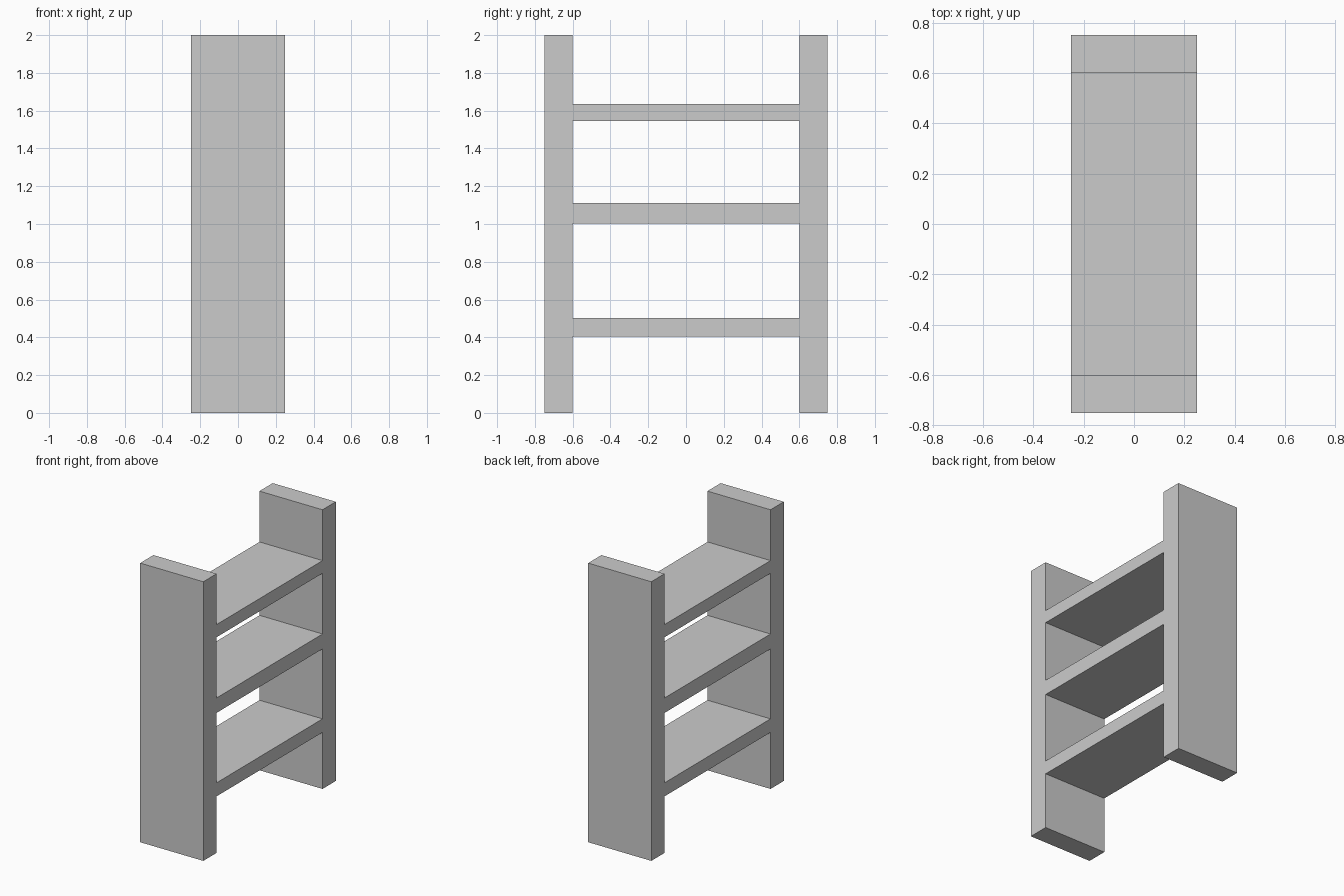
import bpy

if "Cube" in bpy.data.objects:
    bpy.data.objects.remove(bpy.data.objects["Cube"])


def box(name, x, y, z):
    """Box from (min, max) ranges on each axis."""
    bpy.ops.mesh.primitive_cube_add(size=1, location=[(a + b) / 2 for a, b in (x, y, z)])
    obj = bpy.context.object
    obj.name = name
    obj.scale = [b - a for a, b in (x, y, z)]
    bpy.ops.object.transform_apply(location=False, rotation=False, scale=True)
    return obj


DEPTH = (-0.25, 0.25)
INNER, OUTER = 0.60, 0.75

# Upright side panels
box("front_side_panel", DEPTH, (-OUTER, -INNER), (0, 2))
box("back_side_panel", DEPTH, (INNER, OUTER), (0, 2))

# Shelves spanning between the panels
shelves = {"lower_shelf": (0.405, 0.502),
           "middle_shelf": (1.003, 1.11),
           "upper_shelf": (1.545, 1.636)}
for name, z in shelves.items():
    box(name, DEPTH, (-INNER, INNER), z)
